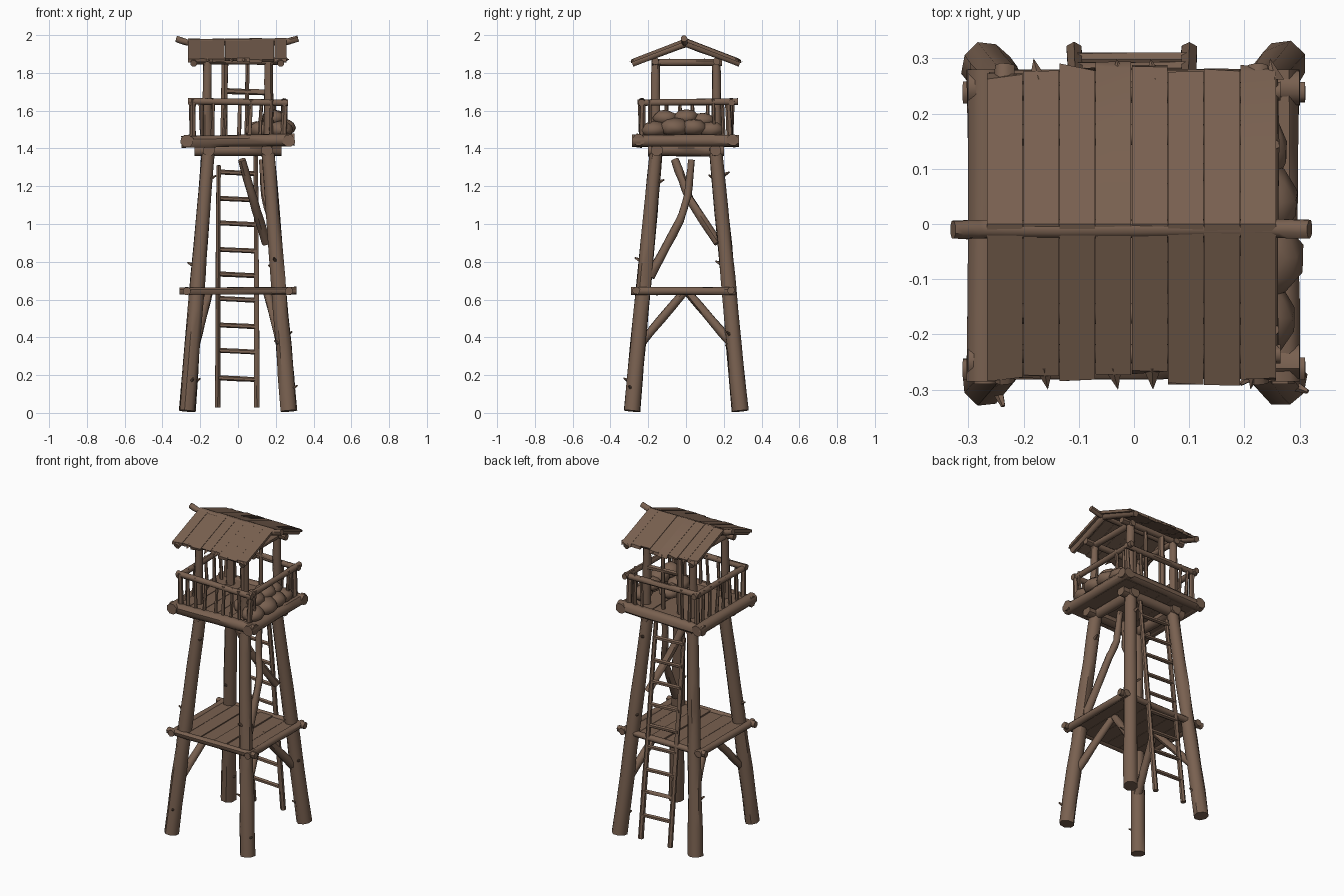
import bpy, bmesh, math, random
from mathutils import Vector, Matrix

random.seed(4)
cube = bpy.data.objects.get("Cube")
if cube:
    bpy.data.objects.remove(cube)

wood = bpy.data.materials.new("weathered_brown_wood")
wood.use_nodes = True
BROWN = (0.19, 0.118, 0.08, 1)
wood.diffuse_color = BROWN
wood.node_tree.nodes["Principled BSDF"].inputs["Base Color"].default_value = BROWN
parts = []


def finish(name, bm):
    bmesh.ops.recalc_face_normals(bm, faces=bm.faces)
    mesh = bpy.data.meshes.new(name)
    bm.to_mesh(mesh)
    bm.free()
    mesh.materials.append(wood)
    obj = bpy.data.objects.new(name, mesh)
    bpy.context.collection.objects.link(obj)
    parts.append(obj)
    return obj


def add_log(bm, points, r0, r1=None, sides=8, rough=0.1, steps=4):
    """Rough tapered log through the given points."""
    r1 = r1 or r0
    pts = [Vector(p) for p in points]
    path = [a.lerp(b, i / steps) for a, b in zip(pts, pts[1:]) for i in range(steps)]
    path.append(pts[-1])
    rings = []
    for i, p in enumerate(path):
        axis = path[min(i + 1, len(path) - 1)] - path[max(i - 1, 0)]
        turn = axis.to_track_quat('Z', 'Y')
        r = r0 + (r1 - r0) * i / (len(path) - 1)
        ring = []
        for k in range(sides):
            a = math.tau * (k + 0.5) / sides
            rr = r * (1 + random.uniform(-rough, rough))
            ring.append(bm.verts.new(p + turn @ Vector((rr * math.cos(a), rr * math.sin(a), 0))))
        rings.append(ring)
    for lo, hi in zip(rings, rings[1:]):
        for k in range(sides):
            j = (k + 1) % sides
            bm.faces.new((lo[k], lo[j], hi[j], hi[k]))
    bm.faces.new(rings[0])
    bm.faces.new(rings[-1])


def logs(name, specs, **kw):
    bm = bmesh.new()
    for spec in specs:
        add_log(bm, *spec, **kw)
    return finish(name, bm)


def add_box(bm, lo, hi):
    lo, hi = Vector(lo), Vector(hi)
    m = Matrix.Translation((lo + hi) / 2) @ Matrix.Diagonal((*(hi - lo), 1))
    return bmesh.ops.create_cube(bm, size=1, matrix=m)['verts']


def leg_at(sx, sy, z):
    t = z / 1.42
    return Vector((sx * (0.27 - 0.115 * t), sy * (0.288 - 0.133 * t), z))


SIGNS = [(sx, sy) for sx in (-1, 1) for sy in (-1, 1)]

# Four leaning legs with broken branch stubs
for sx, sy in SIGNS:
    side = ("right" if sx < 0 else "left")
    row = ("front" if sy < 0 else "back")
    logs(f"{row}_{side}_leg", [([leg_at(sx, sy, 0.01), leg_at(sx, sy, 1.42)], 0.045, 0.036)],
         steps=8, rough=0.07)
stubs = []
for sx, sy in SIGNS:
    for z in (0.13, 0.36, 0.76, 1.22):
        p = leg_at(sx, sy, z + random.uniform(-0.04, 0.04))
        a = random.uniform(0, math.tau)
        tip = p + Vector((math.cos(a) * 0.06, math.sin(a) * 0.06, 0.03))
        stubs.append(([p, tip], 0.018, 0.004))
logs("branch_stubs", stubs, sides=5, steps=1)

# Middle platform: planks with log borders
bm = bmesh.new()
for i in range(6):
    x = -0.27 + i * 0.09
    add_box(bm, (x, -0.26 - random.uniform(0, .02), 0.635),
            (x + 0.088, 0.235 + random.uniform(0, .015), 0.652 + random.uniform(0, .008)))
finish("middle_platform_planks", bm)
logs("middle_platform_border",
     [([(-0.31, y, 0.645), (0.31, y, 0.648)], 0.02) for y in (-0.262, 0.238)] +
     [([(x, -0.29, 0.645), (x, 0.262, 0.645)], 0.022) for x in (-0.27, 0.27)])

# Braces under and above the middle platform
logs("lower_braces", [([leg_at(sx, sy, 0.35) + Vector((-sx * 0.01, 0, 0)),
                        (sx * 0.155, sy * 0.01, 0.64)], 0.025, 0.022) for sx, sy in SIGNS])
logs("upper_braces", [
    ([(0.205, -0.19, 0.72), (0.175, -0.03, 1.02), (0.14, 0.01, 1.15), (0.13, 0.03, 1.34)], 0.024, 0.018),
    ([(0.15, 0.17, 0.9), (0.08, 0.02, 1.13), (0.02, -0.06, 1.34)], 0.024, 0.022)])


# Ladder leaning on the back
def ladder_y(z):
    return 0.318 - 0.11 * z


logs("ladder_rails", [([(x, ladder_y(0.03), 0.03), (x * 0.95, ladder_y(1.36), top)], 0.016, 0.013)
                      for x, top in ((-0.108, 1.31), (0.1, 1.36))], sides=6)
logs("ladder_rungs", [([(-0.11, ladder_y(z), z + 0.006), (0.1, ladder_y(z), z - 0.004)], 0.013)
                      for z in (0.18, 0.325, 0.46, 0.6, 0.73, 0.86, 1.0, 1.13, 1.27)], sides=6, steps=2)

# Lookout deck: beams, floor and log border
logs("deck_beams",
     [([(-0.23, y, 1.39), (0.23, y, 1.39)], 0.032) for y in (-0.155, 0.155)] +
     [([(x, -0.2, 1.39), (x, 0.2, 1.39)], 0.032) for x in (-0.155, 0.155)])
bm = bmesh.new()
for i in range(6):
    x = -0.27 + i * 0.09
    add_box(bm, (x, -0.25, 1.41), (x + 0.089, 0.25, 1.455 + random.uniform(0, 0.008)))
finish("deck_floor", bm)
logs("deck_border",
     [([(-0.3, y, 1.435), (0.3, y, 1.445)], 0.033) for y in (-0.248, 0.248)] +
     [([(x, -0.285, 1.44), (x, 0.28, 1.44)], 0.033) for x in (-0.27, 0.268)])

# Railing with uneven balusters
logs("railing",
     [([(-0.265, y, 1.65), (0.265, y, 1.642)], 0.018) for y in (-0.235, 0.24)] +
     [([(x, -0.25, 1.642), (x, 0.275, 1.648)], 0.018) for x in (-0.245, 0.245)])
balusters = []


def baluster(x, y, r):
    balusters.append(([(x, y, 1.44), (x + random.uniform(-.012, .012),
                      y + random.uniform(-.012, .012), 1.66)], r, r * 0.85))


for sx, sy in SIGNS:
    baluster(sx * 0.24, sy * 0.232, 0.018)
for x in (-0.19, -0.135, -0.075, 0.005, 0.06, 0.115, 0.175):
    baluster(x, -0.235, 0.011)
for x in (-0.19, -0.14, 0.14, 0.19):
    baluster(x, 0.238, 0.011)
for y in (-0.17, -0.1, -0.03, 0.04, 0.11, 0.18):
    baluster(-0.243, y, 0.011)
for y in (-0.19, 0.15, 0.2):
    baluster(0.243, y, 0.011)
logs("railing_balusters", balusters, sides=6, steps=2)

# Roof posts, back entrance frame and top plates
logs("roof_posts", [([(sx * 0.165, sy * 0.163, 1.42), (sx * 0.162, sy * 0.16, 1.87)], 0.027, 0.023)
                    for sx, sy in SIGNS])
logs("entrance_frame", [([(-0.075, 0.165, 1.43), (-0.07, 0.162, 1.86)], 0.02),
                        ([(0.045, 0.165, 1.43), (0.05, 0.162, 1.86)], 0.012),
                        ([(-0.08, 0.165, 1.705), (0.165, 0.165, 1.695)], 0.015)], sides=6)
logs("top_plates",
     [([(-0.23, y, 1.862), (0.23, y, 1.862)], 0.02) for y in (-0.162, 0.162)] +
     [([(x, -0.18, 1.855), (x, 0.19, 1.855)], 0.02) for x in (-0.165, 0.165)])

# Gable roof: rafters, bent ridge log and ragged planks
logs("rafters", [([(x, 0, 1.955), (x, sy * 0.285, 1.85)], 0.019)
                 for x in (-0.235, 0.225) for sy in (-1, 1)])
logs("ridge_log", [([(-0.328, -0.01, 1.98), (-0.27, -0.01, 1.962), (0.25, -0.008, 1.962),
                     (0.318, -0.01, 1.982)], 0.018)], rough=0.08)
for sy, name in ((-1, "front_roof_planks"), (1, "back_roof_planks")):
    bm = bmesh.new()
    for i in range(8):
        x0 = -0.266 + i * 0.0655
        end = 0.278 + random.uniform(-0.012, 0.01)
        lift = random.uniform(0, 0.004)
        for v in add_box(bm, (x0, 0, 0), (x0 + 0.0645, end, 0.018)):
            if v.co.y > 0.1:
                v.co.y += random.uniform(-0.008, 0.008)
            v.co = Vector((v.co.x, sy * v.co.y, 1.962 + lift + v.co.z - 0.385 * v.co.y))
    # splintered plank ends
    for x in (-0.16, -0.02, 0.04, 0.24):
        xx = x + random.uniform(-0.02, 0.02)
        base = [bm.verts.new((xx + dx, sy * 0.262, 1.87 + dz)) for dx, dz in
                ((-0.016, 0), (0.016, 0), (0, 0.012))]
        tip = bm.verts.new((xx + random.uniform(-.01, .01), sy * 0.3, 1.858))
        for a in range(3):
            bm.faces.new((base[a], base[(a + 1) % 3], tip))
        bm.faces.new(base)
    finish(name, bm)

# Pile of sacks along one side of the deck
bm = bmesh.new()
for x, y, z, r in ((0.225, -0.17, 1.5, 0.07), (0.235, -0.06, 1.51, 0.075), (0.23, 0.04, 1.51, 0.07),
                   (0.22, 0.13, 1.5, 0.065), (0.12, -0.1, 1.5, 0.07), (0.1, 0.02, 1.5, 0.065),
                   (0.19, -0.11, 1.56, 0.065), (0.19, 0.0, 1.565, 0.065), (0.18, 0.09, 1.55, 0.06)):
    m = Matrix.Translation((x, y, z)) @ Matrix.Diagonal((0.95, 1.05, 0.65, 1))
    for v in bmesh.ops.create_icosphere(bm, subdivisions=2, radius=r, matrix=m)['verts']:
        v.co += Vector([random.uniform(-0.004, 0.004) for _ in range(3)])
finish("sack_pile", bm)

# Smooth shading with sharp plank and log ends
bpy.ops.object.select_all(action='DESELECT')
for obj in parts:
    obj.select_set(True)
bpy.context.view_layer.objects.active = parts[0]
bpy.ops.object.shade_smooth_by_angle(angle=math.radians(50))
